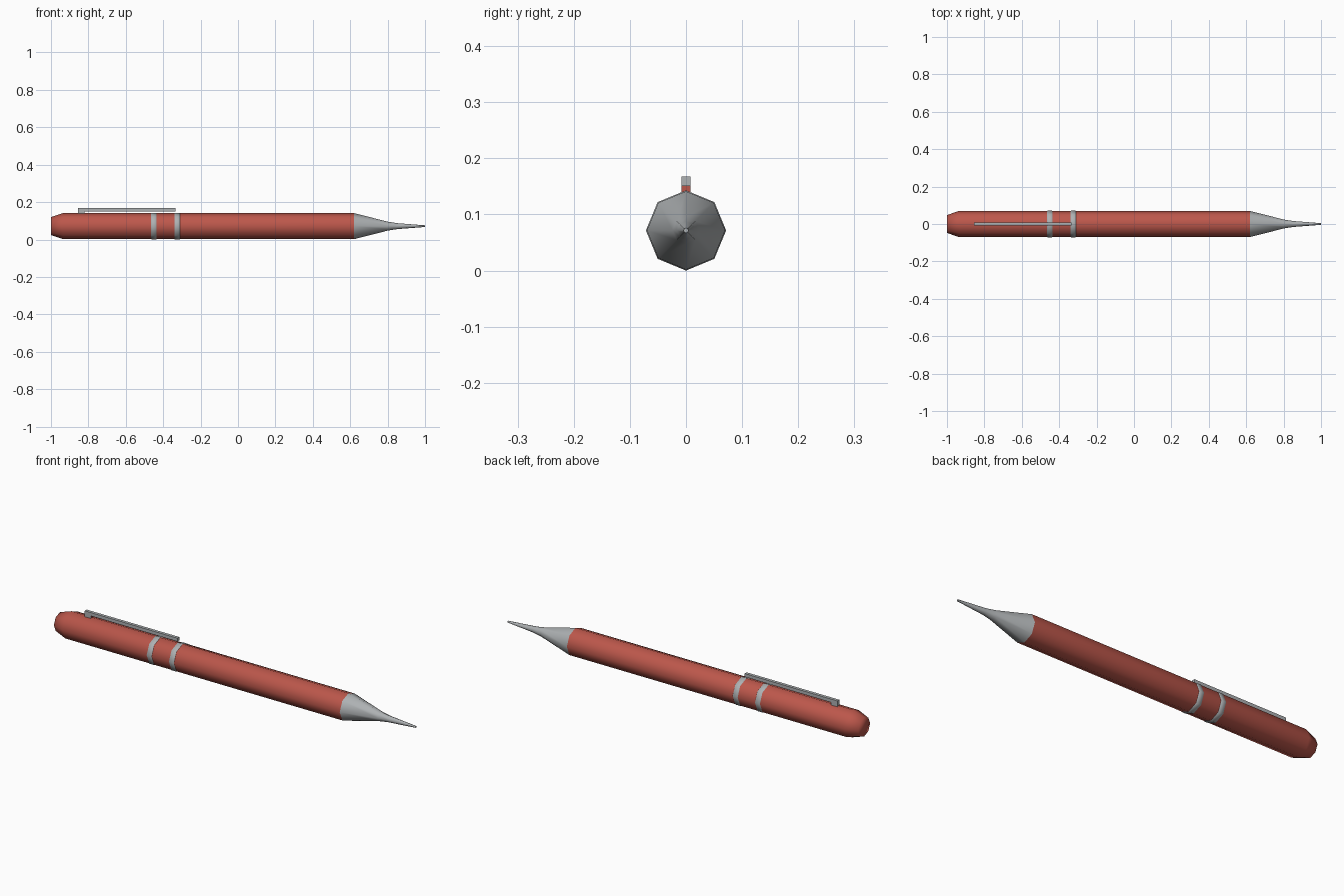
import bpy
import bmesh
from math import pi, radians
from mathutils import Matrix, Vector

cube = bpy.data.objects.get("Cube")
if cube:
    bpy.data.objects.remove(cube, do_unlink=True)

SIDES = 8
AXIS_Z = 0.0715
R = 0.0698


def make_material(name, color):
    mat = bpy.data.materials.new(name)
    mat.use_nodes = True
    mat.diffuse_color = color
    bsdf = next(n for n in mat.node_tree.nodes if n.type == 'BSDF_PRINCIPLED')
    bsdf.inputs["Base Color"].default_value = color
    return mat


red = make_material("red barrel", (0.50, 0.095, 0.07, 1))
silver = make_material("silver metal", (0.42, 0.44, 0.45, 1))


def add_object(name, bm, mats, angle):
    bmesh.ops.recalc_face_normals(bm, faces=bm.faces)
    mesh = bpy.data.meshes.new(name)
    bm.to_mesh(mesh)
    bm.free()
    for mat in mats:
        mesh.materials.append(mat)
    obj = bpy.data.objects.new(name, mesh)
    bpy.context.collection.objects.link(obj)
    bpy.ops.object.select_all(action='DESELECT')
    obj.select_set(True)
    bpy.context.view_layer.objects.active = obj
    bpy.ops.object.shade_smooth_by_angle(angle=radians(angle))
    return obj


def turned(name, profile, mat, cap_start=False, cap_end=False):
    """Sweep (x, radius) points around the pen's long axis."""
    bm = bmesh.new()
    rings = []
    for x, r in profile:
        spin = [Matrix.Rotation(2 * pi * i / SIDES, 3, 'X') for i in range(SIDES)]
        rings.append([bm.verts.new(m @ Vector((0, 0, r)) + Vector((x, 0, AXIS_Z)))
                      for m in spin])
    for a, b in zip(rings, rings[1:]):
        for i in range(SIDES):
            j = (i + 1) % SIDES
            bm.faces.new((a[i], a[j], b[j], b[i]))
    if cap_start:
        bm.faces.new(rings[0])
    if cap_end:
        bm.faces.new(rings[-1])
    return add_object(name, bm, [mat], 80)


# Barrel with tapered rear end
turned("barrel", [(-1, 0.048), (-0.935, R), (0.62, R)], red, cap_start=True)

# Metal point
turned("writing_tip", [(0.62, R), (0.80, 0.024), (0.85, 0.016), (1, 0.0045)],
       silver, cap_end=True)

# Two slightly raised rings
for name, x in (("rear_ring", -0.45), ("front_ring", -0.325)):
    turned(name, [(x - 0.015, R - 0.001), (x - 0.012, 0.0715),
                  (x + 0.012, 0.0715), (x + 0.015, R - 0.001)], silver)

# Pocket clip: an L profile extruded across its width
bm = bmesh.new()
outline = [(-0.855, 0.135), (-0.82, 0.135), (-0.82, 0.151),
           (-0.335, 0.151), (-0.335, 0.168), (-0.855, 0.168)]
base = bm.faces.new([bm.verts.new((x, -0.008, z)) for x, z in outline])
side = bmesh.ops.extrude_face_region(bm, geom=[base])
bmesh.ops.translate(bm, vec=(0, 0.016, 0),
                    verts=[v for v in side["geom"] if isinstance(v, bmesh.types.BMVert)])
bmesh.ops.recalc_face_normals(bm, faces=bm.faces)
# Inner face of the clip foot matches the barrel
for f in bm.faces:
    f.normal_update()
    if f.normal.x > 0.9 and f.calc_center_median().x < -0.8:
        f.material_index = 1
add_object("pocket_clip", bm, [silver, red], 30)
